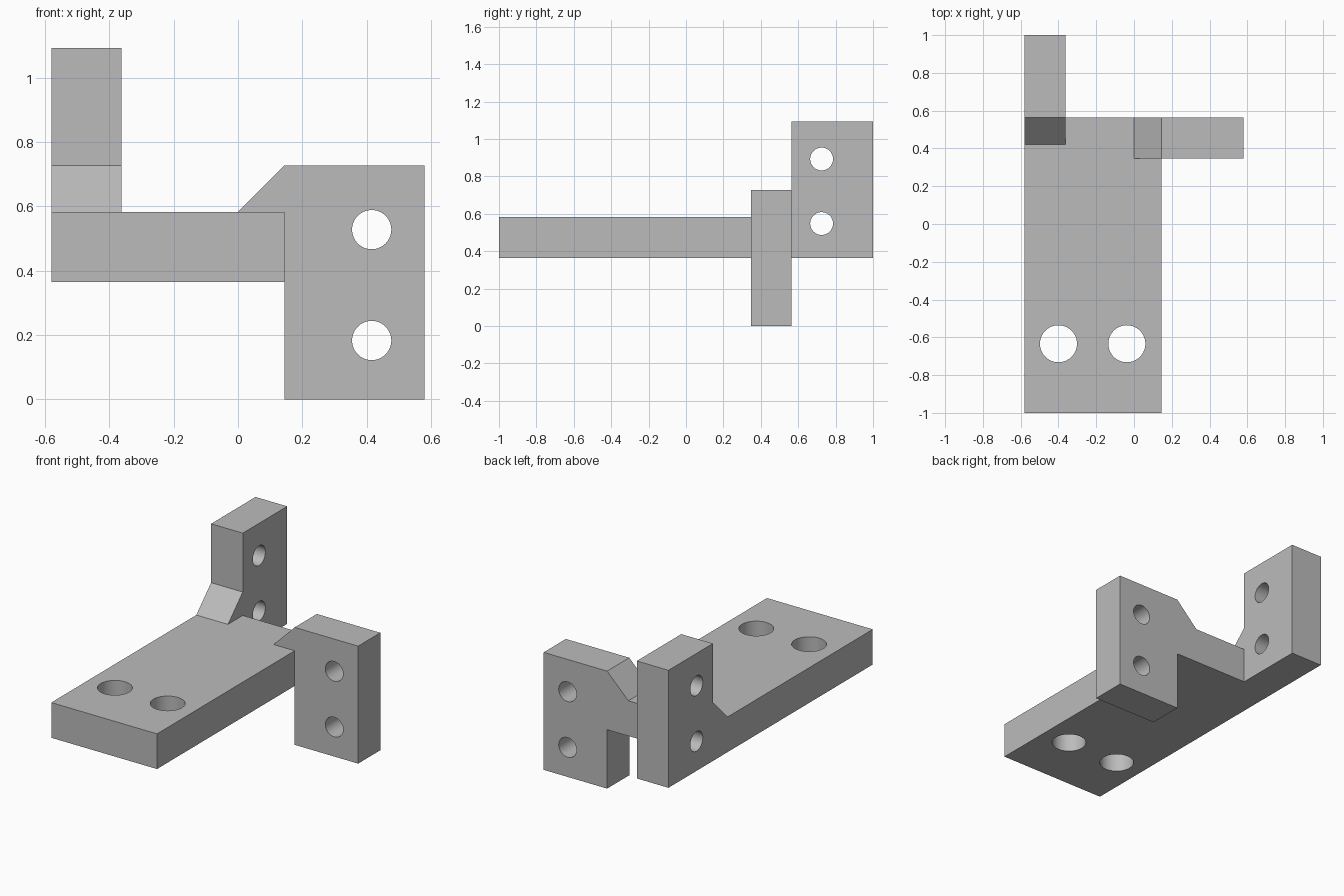
import bpy
import bmesh
from mathutils import Matrix, Vector

cube = bpy.data.objects.get("Cube")
if cube:
    bpy.data.objects.remove(cube, do_unlink=True)

# Shared levels of the bracket
X_MIN, X_EDGE, X_MAX = -0.58, 0.145, 0.58
Y_MIN, Y_EDGE, Y_MAX = -1.0, 0.565, 1.0
Z_LOW, Z_HIGH, Z_TOP = 0.365, 0.583, 1.093
THICK = 0.217
CHAMFER = 0.145

grey = bpy.data.materials.new("plain grey")
grey.use_nodes = True
colour = (0.5, 0.5, 0.5, 1)
grey.diffuse_color = colour
grey.node_tree.nodes["Principled BSDF"].inputs["Base Color"].default_value = colour


def make_object(name, bm):
    bmesh.ops.recalc_face_normals(bm, faces=bm.faces)
    mesh = bpy.data.meshes.new(name)
    bm.to_mesh(mesh)
    bm.free()
    mesh.materials.append(grey)
    obj = bpy.data.objects.new(name, mesh)
    bpy.context.collection.objects.link(obj)
    return obj


def prism(name, points, depth):
    """Extrude a closed outline of 3D points along the depth vector."""
    bm = bmesh.new()
    face = bm.faces.new([bm.verts.new(p) for p in points])
    result = bmesh.ops.extrude_face_region(bm, geom=[face], use_keep_orig=True)
    verts = [v for v in result["geom"] if isinstance(v, bmesh.types.BMVert)]
    bmesh.ops.translate(bm, verts=verts, vec=depth)
    return make_object(name, bm)


def hole(centre, radius, axis):
    """Round cutter lying along the given axis."""
    bm = bmesh.new()
    turn = Vector((0, 0, 1)).rotation_difference(Vector(axis)).to_matrix().to_4x4()
    bmesh.ops.create_cone(bm, cap_ends=True, segments=64, radius1=radius,
                          radius2=radius, depth=0.5,
                          matrix=Matrix.Translation(centre) @ turn)
    return make_object("hole_cutter", bm)


def combine(target, other, operation):
    other.hide_render = True
    mod = target.modifiers.new(operation.lower(), 'BOOLEAN')
    mod.object = other
    mod.operation = operation
    mod.solver = 'EXACT'
    bpy.context.view_layer.objects.active = target
    bpy.ops.object.modifier_apply(modifier=mod.name)
    bpy.data.objects.remove(other, do_unlink=True)


# Flat base plate
bracket = prism("mounting_bracket",
                [(X_MIN, Y_MIN, Z_LOW), (X_EDGE, Y_MIN, Z_LOW),
                 (X_EDGE, Y_EDGE, Z_LOW), (X_MIN, Y_EDGE, Z_LOW)],
                (0, 0, Z_HIGH - Z_LOW))

# Rear upright flange with its sloped gusset
rear_outline = [(Y_EDGE - CHAMFER, Z_LOW), (Y_MAX, Z_LOW), (Y_MAX, Z_TOP),
                (Y_EDGE, Z_TOP), (Y_EDGE, Z_HIGH + CHAMFER),
                (Y_EDGE - CHAMFER, Z_HIGH)]
rear_flange = prism("rear_flange", [(X_MIN, y, z) for y, z in rear_outline],
                    (THICK, 0, 0))

# Side flange hanging below the plate, with its sloped gusset
side_outline = [(X_EDGE, 0), (X_MAX, 0), (X_MAX, Z_HIGH + CHAMFER),
                (X_EDGE, Z_HIGH + CHAMFER), (X_EDGE - CHAMFER, Z_HIGH),
                (X_EDGE - CHAMFER, Z_LOW), (X_EDGE, Z_LOW)]
side_flange = prism("side_flange", [(x, Y_EDGE, z) for x, z in side_outline],
                    (0, -THICK, 0))

for flange in (rear_flange, side_flange):
    combine(bracket, flange, 'UNION')

# Bolt holes: two through the plate and two through each flange
for x in (-0.4, -0.038):
    combine(bracket, hole((x, -0.634, 0.474), 0.098, (0, 0, 1)), 'DIFFERENCE')
for z in (0.548, 0.893):
    combine(bracket, hole((X_MIN + THICK / 2, 0.725, z), 0.061, (1, 0, 0)), 'DIFFERENCE')
for z in (0.183, 0.528):
    combine(bracket, hole((0.416, Y_EDGE - THICK / 2, z), 0.061, (0, 1, 0)), 'DIFFERENCE')

bpy.ops.object.select_all(action='DESELECT')
bracket.select_set(True)
bpy.context.view_layer.objects.active = bracket
bpy.ops.object.shade_smooth_by_angle(angle=0.5)
